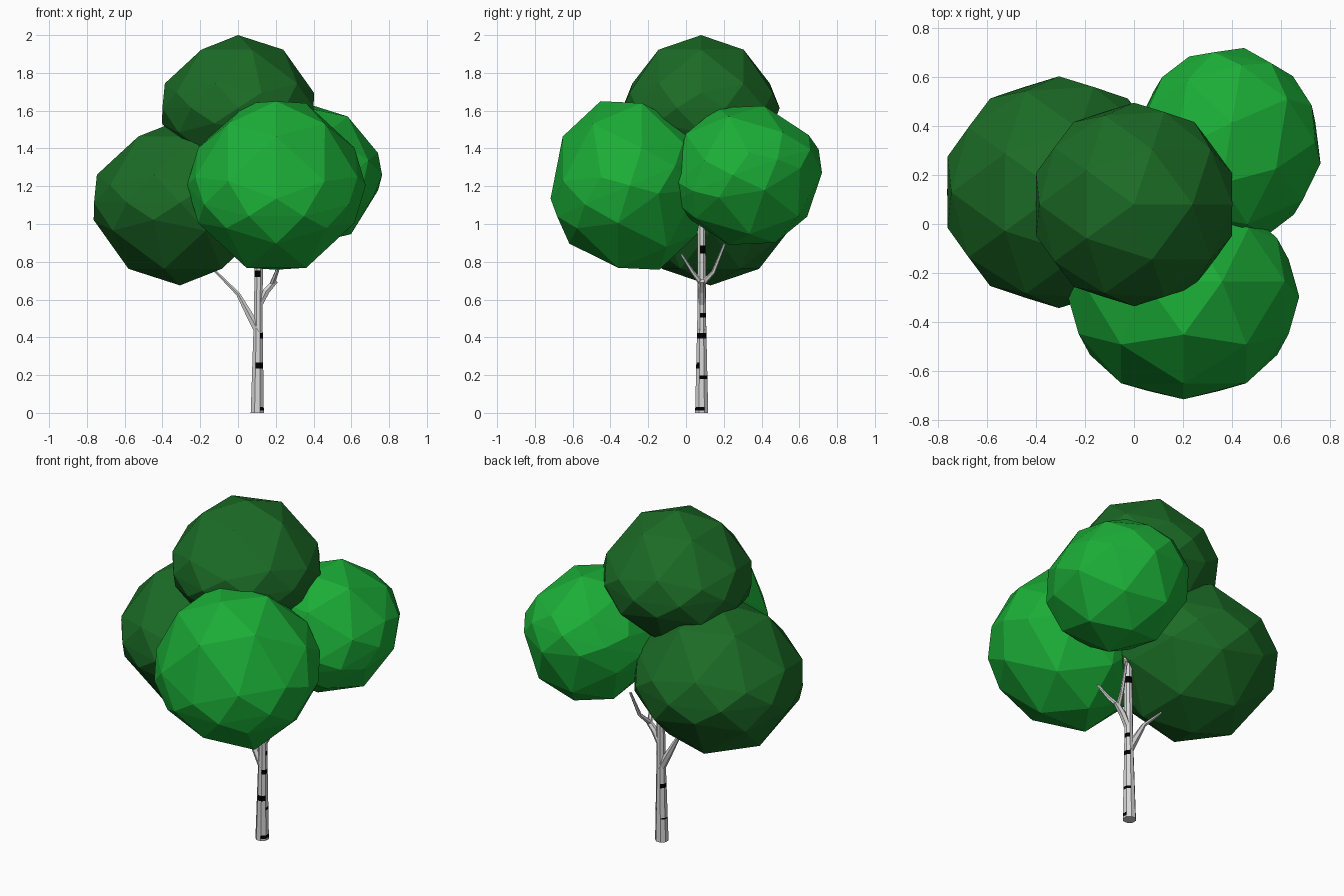
import bpy, bmesh, math
from mathutils import Vector, Matrix

if "Cube" in bpy.data.objects:
    bpy.data.objects.remove(bpy.data.objects["Cube"])


def material(name, rgb):
    m = bpy.data.materials.new(name)
    m.diffuse_color = (*rgb, 1)
    m.use_nodes = True
    m.node_tree.nodes["Principled BSDF"].inputs["Base Color"].default_value = m.diffuse_color
    return m


DARK = material("dark leaf green", (0.011, 0.147, 0.019))
LIGHT = material("light leaf green", (0.011, 0.42, 0.038))
BARK = material("pale bark", (0.68, 0.68, 0.68))
BLACK = material("black bark mark", (0.0, 0.0, 0.0))


def make_object(name, bm, mats):
    me = bpy.data.meshes.new(name)
    bmesh.ops.recalc_face_normals(bm, faces=bm.faces[:])
    bm.to_mesh(me)
    bm.free()
    for m in mats:
        me.materials.append(m)
    ob = bpy.data.objects.new(name, me)
    bpy.context.collection.objects.link(ob)
    return ob


# Foliage: faceted balls, widened near the equator, fitted to their extents
def foliage(name, centre, half, mat, spin=0, tilt=0, yaw=0):
    bm = bmesh.new()
    bmesh.ops.create_icosphere(bm, subdivisions=2, radius=1)
    for v in bm.verts:
        a = abs(v.co.z)
        if 0.1 < a < 0.95:
            z, r = (0.80, 0.57) if a > 0.7 else (0.337, 0.92) if a > 0.5 else (0.21, 0.955)
            flat = Vector((v.co.x, v.co.y, 0)).normalized() * r
            v.co = (flat.x, flat.y, math.copysign(z, v.co.z))
    rot = (Matrix.Rotation(math.radians(yaw), 3, 'Z') @ Matrix.Rotation(math.radians(tilt), 3, 'X')
           @ Matrix.Rotation(math.radians(spin), 3, 'Z'))
    for v in bm.verts:
        v.co = rot @ v.co
    ext = [max(abs(v.co[i]) for v in bm.verts) for i in range(3)]
    for v in bm.verts:
        v.co = Vector([centre[i] + v.co[i] * half[i] / ext[i] for i in range(3)])
    make_object(name, bm, [mat])


foliage("top_foliage", (0, 0.08, 1.614), (0.402, 0.416, 0.386), DARK)
foliage("left_foliage", (-0.307, 0.13, 1.113), (0.457, 0.474, 0.438), DARK)
foliage("front_foliage", (0.203, -0.297, 1.204), (0.473, 0.42, 0.446), LIGHT, -90, 21)
foliage("back_foliage", (0.385, 0.32, 1.258), (0.378, 0.4, 0.368), LIGHT, 90, 22, -10)


# Tapered tube through (x, y, z, radius) points with horizontal or tilted rings
def tube(bm, pts, sides, level=False):
    rings = []
    for i, p in enumerate(pts):
        c = Vector(p[:3])
        d = Vector(pts[min(i + 1, len(pts) - 1)][:3]) - Vector(pts[max(i - 1, 0)][:3])
        q = Matrix.Identity(3) if level else Vector((0, 0, 1)).rotation_difference(d).to_matrix()
        rings.append([bm.verts.new(c + q @ Vector((p[3] * math.cos(t), p[3] * math.sin(t), 0)))
                      for t in [2 * math.pi * (k + 0.5) / sides for k in range(sides)]])
    for a, b in zip(rings, rings[1:]):
        for k in range(sides):
            n = (k + 1) % sides
            bm.faces.new((a[k], a[n], b[n], b[k]))
    bm.faces.new(rings[0][::-1])
    bm.faces.new(rings[-1])


# Trunk: black marks as (bottom, top, start angle, end angle)
MARKS = [(0.012, 0.032, -70, 20), (0.135, 0.143, 100, 200), (0.18, 0.197, -30, 70),
         (0.236, 0.268, 250, 320), (0.32, 0.345, 100, 200), (0.395, 0.422, -50, 60),
         (0.505, 0.53, -30, 60), (0.72, 0.755, 200, 280), (0.845, 0.885, -30, 100)]


def trunk_point(z):
    r = 0.0375 - 0.025 * z if z < 0.5 else 0.025 - 0.005 * (z - 0.5)
    return (0.102 + 0.01 * z, 0.083, z, r)


bm = bmesh.new()
heights = sorted({0, 0.6, 1.3} | {h for m in MARKS for h in m[:2]})
tube(bm, [trunk_point(z) for z in heights], 8, level=True)
for f in bm.faces:
    c = f.calc_center_median()
    ang = math.degrees(math.atan2(c.y - 0.083, c.x - trunk_point(c.z)[0]))
    for lo, hi, a0, a1 in MARKS:
        if lo < c.z < hi and (ang - a0) % 360 < a1 - a0:
            f.material_index = 1
make_object("trunk", bm, [BARK, BLACK])

# Branches: one to the left, one forked to the right
BRANCHES = {
    "left_branch": [(0.11, 0.083, 0.43, 0.026), (0.055, 0.083, 0.53, 0.02),
                    (0.0, 0.083, 0.63, 0.012), (-0.12, 0.085, 0.75, 0.007), (-0.2, 0.09, 0.85, 0.004)],
    "right_branch": [(0.11, 0.083, 0.57, 0.02), (0.15, 0.083, 0.645, 0.02),
                     (0.2, 0.085, 0.7, 0.015)],
    "right_fork_back": [(0.18, 0.083, 0.68, 0.015), (0.205, 0.145, 0.745, 0.011),
                        (0.225, 0.205, 0.895, 0.007)],
    "right_fork_front": [(0.18, 0.087, 0.68, 0.015), (0.205, 0.035, 0.745, 0.011),
                         (0.235, -0.025, 0.84, 0.007)],
}
for name, pts in BRANCHES.items():
    bm = bmesh.new()
    tube(bm, pts, 6)
    make_object(name, bm, [BARK])
